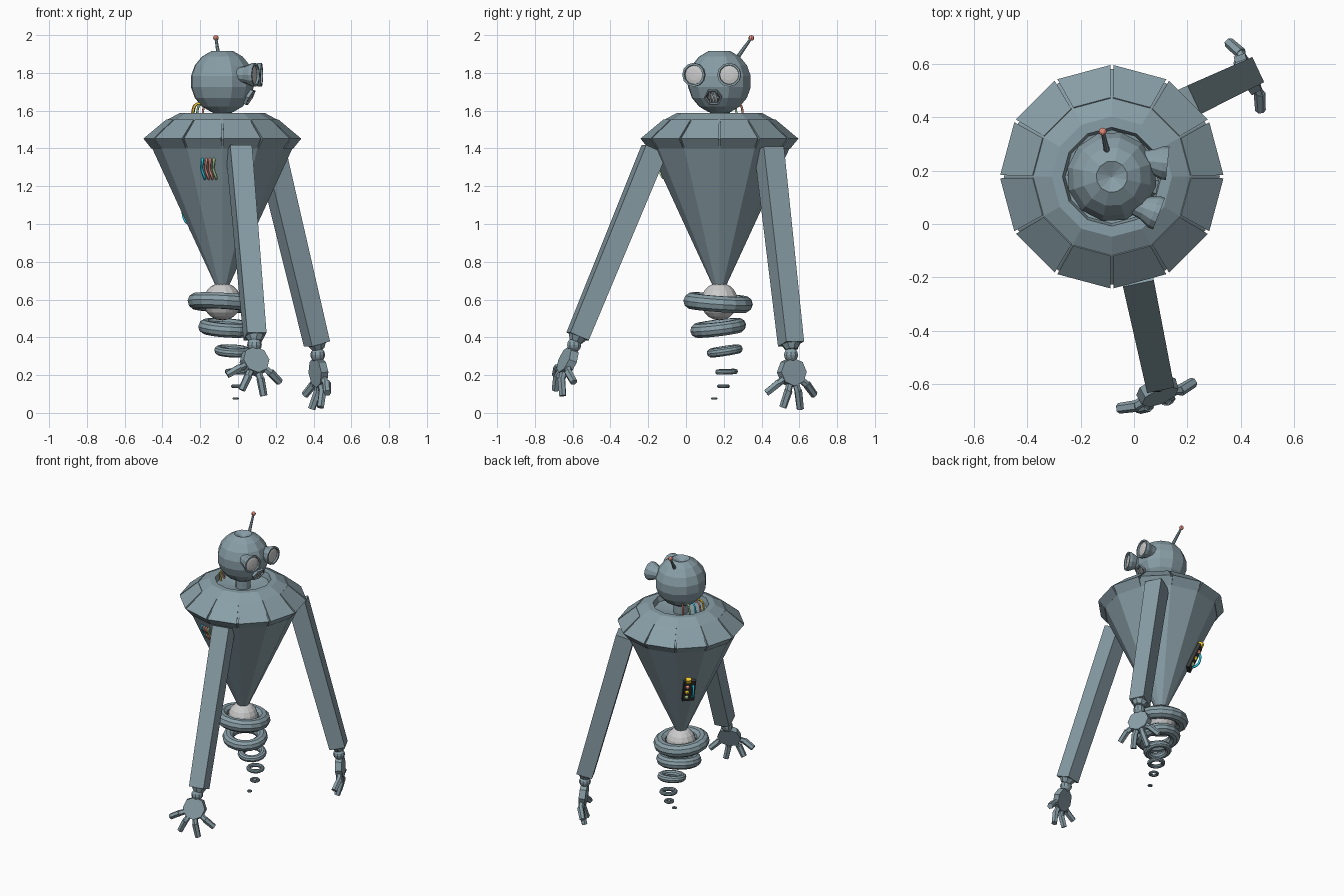
import bpy, bmesh, math
from mathutils import Vector, Matrix

if "Cube" in bpy.data.objects:
    bpy.data.objects.remove(bpy.data.objects["Cube"])

C = Vector((-0.083, 0.177, 0))          # body axis
V = Vector


def material(name, rgb):
    m = bpy.data.materials.new(name)
    m.diffuse_color = (*rgb, 1)
    m.use_nodes = True
    m.node_tree.nodes["Principled BSDF"].inputs["Base Color"].default_value = m.diffuse_color
    return m


STEEL = material("steel", (0.25, 0.345, 0.385))
RED = material("red", (0.85, 0.3, 0.23))
CYAN = material("cyan", (0.02, 0.6, 0.8))
GREEN = material("green", (0.4, 0.62, 0.3))
YELLOW = material("yellow", (0.95, 0.65, 0.03))
WHITE = material("white", (1, 1, 1))
LENS = material("lens", (0.6, 0.6, 0.6))
BLACK = material("black", (0.04, 0.04, 0.04))


def finish(name, bm, mat=None):
    bmesh.ops.remove_doubles(bm, verts=bm.verts, dist=1e-5)
    bmesh.ops.recalc_face_normals(bm, faces=bm.faces)
    me = bpy.data.meshes.new(name)
    bm.to_mesh(me)
    bm.free()
    ob = bpy.data.objects.new(name, me)
    bpy.context.collection.objects.link(ob)
    me.materials.append(mat or STEEL)
    return ob


def lathe(name, prof, n, origin, axis=V((0, 0, 1)), mat=None, spin=0.0):
    """Revolve (radius, height) points around an axis."""
    bm = bmesh.new()
    rot = axis.to_track_quat('Z', 'Y') if axis.z < 0.9999 else Matrix.Identity(3).to_quaternion()
    rings = []
    for r, z in prof:
        pts = [V((0, 0, z))] if r == 0 else [
            V((r * math.cos(spin + math.tau * k / n), r * math.sin(spin + math.tau * k / n), z)) for k in range(n)]
        rings.append([bm.verts.new(origin + rot @ p) for p in pts])
    for a, b in zip(rings, rings[1:]):
        for k in range(n):
            j = (k + 1) % n
            q = [a[k % len(a)], a[j % len(a)], b[j % len(b)], b[k % len(b)]]
            q = list(dict.fromkeys(q))
            if len(q) > 2:
                bm.faces.new(q)
    return finish(name, bm, mat)


def rod(name, a, b, r1, r2, n=8, mat=None):
    L = (b - a).length
    return lathe(name, [(0, 0), (r1, 0), (r2, L), (0, L)], n, a, (b - a).normalized(), mat)


def ball(name, c, r, n=10, rings=8, mat=None):
    prof = [(r * math.sin(math.pi * i / rings) if 0 < i < rings else 0,
             -r * math.cos(math.pi * i / rings)) for i in range(rings + 1)]
    return lathe(name, prof, n, c, mat=mat)


def box(name, c, x, y, z, size, mat=None, taper=1.0):
    """Box along three direction vectors, scaled by taper at its far end."""
    bm = bmesh.new()
    bmesh.ops.create_cube(bm, size=1)
    for v in bm.verts:
        s = taper if v.co.z > 0 else 1
        v.co = c + x * v.co.x * size[0] * s + y * v.co.y * size[1] * s + z * v.co.z * size[2]
    return finish(name, bm, mat)


def wire(name, pts, r, mat):
    cu = bpy.data.curves.new(name, 'CURVE')
    cu.dimensions = '3D'
    cu.bevel_depth, cu.bevel_resolution, cu.resolution_u = r, 1, 4
    cu.use_fill_caps = True
    s = cu.splines.new('BEZIER')
    s.bezier_points.add(len(pts) - 1)
    for bp, p in zip(s.bezier_points, pts):
        bp.co = p
        bp.handle_left_type = bp.handle_right_type = 'AUTO'
    cu.materials.append(mat)
    bpy.context.collection.objects.link(bpy.data.objects.new(name, cu))


def polar(deg):
    a = math.radians(deg)
    return V((math.cos(a), math.sin(a), 0))


# Torso: cone, shoulder bed, collar and neck
lathe("torso", [(0, 0.65), (0.025, 0.65), (0.372, 1.402), (0.404, 1.45), (0.295, 1.55), (0.225, 1.588),
                (0.185, 1.588), (0.175, 1.55), (0.05, 1.53), (0.05, 1.62)], 12, C)

# Shoulder plates with narrow gaps
bm = bmesh.new()
prof = [(0.376, 1.4), (0.418, 1.452), (0.297, 1.553), (0.27, 1.53)]
for k in range(12):
    ends = [[bm.verts.new(C + polar(a) * r + V((0, 0, z))) for r, z in prof]
            for a in (30 * k + 0.8, 30 * k + 29.2)]
    bm.faces.new(ends[0])
    bm.faces.new(ends[1])
    for i in range(4):
        j = (i + 1) % 4
        bm.faces.new([ends[0][i], ends[0][j], ends[1][j], ends[1][i]])
finish("shoulder_plates", bm)

# Head with a dished crown
HZ = C + V((0, 0, 1.754))
prof = [(0.172 * math.sin(math.radians(t)), -0.172 * math.cos(math.radians(t))) for t in range(20, 161, 20)]
lathe("head", [(0, -0.172)] + prof + [(0, 0.135)], 12, HZ, spin=math.radians(-12))

# Eyes: funnels with recessed lenses
for i, (c, a) in enumerate([(V((0.122, 0.228, 1.79)), -6), (V((0.09, 0.04, 1.79)), -21)]):
    lathe(f"eye_funnel_{i}", [(0.038, -0.1), (0.045, -0.055), (0.063, -0.015), (0.063, 0.004),
                              (0.052, 0.004), (0.05, -0.008)], 12, c, polar(a))
    lathe(f"eye_lens_{i}", [(0.053, -0.008), (0.03, -0.003), (0, -0.001)], 12, c, polar(a), LENS)

# Mouth grille
f = (polar(-13) + V((0, 0, -0.56))).normalized()
side = polar(77)
up = f.cross(side)
mc = HZ + f * 0.165
lathe("mouth_rim", [(0.042, -0.04), (0.05, 0.012), (0.042, 0.012), (0.039, 0)], 6, mc, f)
lathe("mouth_back", [(0.041, 0), (0, 0)], 6, mc, f, BLACK)
for i in (-1, 0, 1):
    box("mouth_bar", mc + side * i * 0.017 + f * 0.005, side, up, f, (0.008, 0.055, 0.01), LENS)

# Antenna
tip = V((-0.117, 0.346, 1.985))
rod("antenna", V((-0.1, 0.268, 1.875)), tip, 0.012, 0.007)
ball("antenna_tip", tip, 0.015, 8, 6, RED)

# Neck cables at the back of the head
for i, m in enumerate([RED, GREEN, CYAN, RED, YELLOW]):
    d = polar(130 + 16 * i)
    wire("neck_cable", [C + d * 0.115 + V((0, 0, 1.635)), C + d * 0.14 + V((0, 0, 1.635)),
                        C + d * 0.16 + V((0, 0, 1.59)), C + d * 0.155 + V((0, 0, 1.54))], 0.006, m)


def cone_pt(deg, z, out, shift=0.0):
    d = polar(deg)
    r = (0.025 + (z - 0.65) * 0.4614) * 0.966 + out
    return C + d * r + V((-d.y, d.x, 0)) * shift + V((0, 0, z))


# Front wires on the torso
for i, m in enumerate([CYAN, RED, RED, GREEN]):
    s = -0.022 + 0.021 * i
    wire("torso_wire", [cone_pt(255, z, o, s + w) for z, o, w in
                        [(1.35, -0.01, 0), (1.335, 0.01, 0.004), (1.29, 0.008, -0.005),
                         (1.25, 0.01, 0.004), (1.235, -0.01, 0)]], 0.007, m)

# Rear control panel with lamps
PA = 135
d = polar(PA)
t = V((-d.y, d.x, 0))
pu = (cone_pt(PA, 1.2, 0) - cone_pt(PA, 1.0, 0)).normalized()
pn = t.cross(pu)
pc = cone_pt(PA, 1.06, 0.005) + t * 0.015
box("control_panel", pc, t, pu, pn, (0.08, 0.19, 0.035), BLACK)
box("panel_switch", pc + pu * 0.1 - t * 0.01, t, pu, pn, (0.035, 0.03, 0.05), YELLOW)
for o, m in ((0.045, RED), (-0.005, YELLOW), (-0.055, GREEN)):
    ball("panel_lamp", pc + pu * o + pn * 0.02 - t * 0.014, 0.015, 8, 6, m)
wire("panel_cable", [pc + t * 0.024 + pu * a + pn * b for a, b in
                     [(0.06, 0.015), (0.03, 0.035), (-0.03, 0.04), (-0.06, 0.015)]], 0.008, CYAN)

# Waist ball and the trail of shrinking rings
ball("waist_ball", C + V((0, 0, 0.59)), 0.1, 14, 10, WHITE)
rings = [(-0.083, 0.17, 0.584, 0.186, 0.044, 3, -4), (-0.062, 0.17, 0.45, 0.15, 0.038, 4, 7),
         (-0.03, 0.205, 0.328, 0.096, 0.024, 3, 9), (-0.01, 0.215, 0.218, 0.06, 0.014, 2, 2),
         (-0.003, 0.198, 0.141, 0.034, 0.009, 0, 0), (-0.012, 0.15, 0.076, 0.017, 0.005, 0, 0)]
for i, (x, y, z, R, r, ty, tx) in enumerate(rings):
    circle = [(R - r + r * math.cos(math.tau * k / 10), r * math.sin(math.tau * k / 10)) for k in range(11)]
    ax = V((math.sin(math.radians(ty)), -math.sin(math.radians(tx)), 1)).normalized()
    lathe(f"trail_ring_{i}", circle, 16, V((x, y, z)), ax)


# Arms and four-fingered hands
def arm(side, top, bottom, wrist, palm, fingers, twist, curl):
    d = (bottom - top).normalized()
    out = V((d.x, d.y, 0)).normalized()
    t = V((-out.y, out.x, 0))                     # sideways across the arm
    n = t.cross(d)
    box(f"{side}_arm", (top + bottom) / 2, t, n, d, (0.118, 0.122, (bottom - top).length), taper=0.88)
    rod(f"{side}_cuff", bottom, bottom + d * 0.03, 0.052, 0.034, 8)
    ball(f"{side}_wrist", wrist, 0.039)
    t = Matrix.Rotation(math.radians(twist), 3, 'Z') @ t
    h = (palm - wrist).normalized()
    pn = h.cross(t).normalized()
    rod(f"{side}_palm", palm - pn * 0.022, palm + pn * 0.022, 0.08, 0.074, 8)
    for deg, length in fingers:
        a = math.radians(deg)
        dirn = (h * math.cos(a) + t * math.sin(a)).normalized()
        p0 = palm + dirn * 0.05
        p1 = palm + dirn * 0.11
        bend = (dirn - out * curl + V((0, 0, -0.15))).normalized()
        p2 = p1 + bend * (length - 0.11)
        rod(f"{side}_knuckle", p0, p1, 0.019, 0.019, 6)
        rod(f"{side}_finger", p1 - bend * 0.01, p2, 0.022, 0.02, 6)


arm("right", V((0.005, -0.168, 1.395)), V((0.09, -0.574, 0.405)), V((0.087, -0.592, 0.36)),
    V((0.09, -0.628, 0.275)), [(-66, 0.18), (-26, 0.185), (15, 0.195), (52, 0.18)], 11, 0.38)
arm("left", V((0.172, 0.44, 1.395)), V((0.418, 0.556, 0.365)), V((0.422, 0.556, 0.307)),
    V((0.427, 0.563, 0.215)), [(-56, 0.185), (-18, 0.195), (14, 0.205), (50, 0.185)], 0, 0.38)
